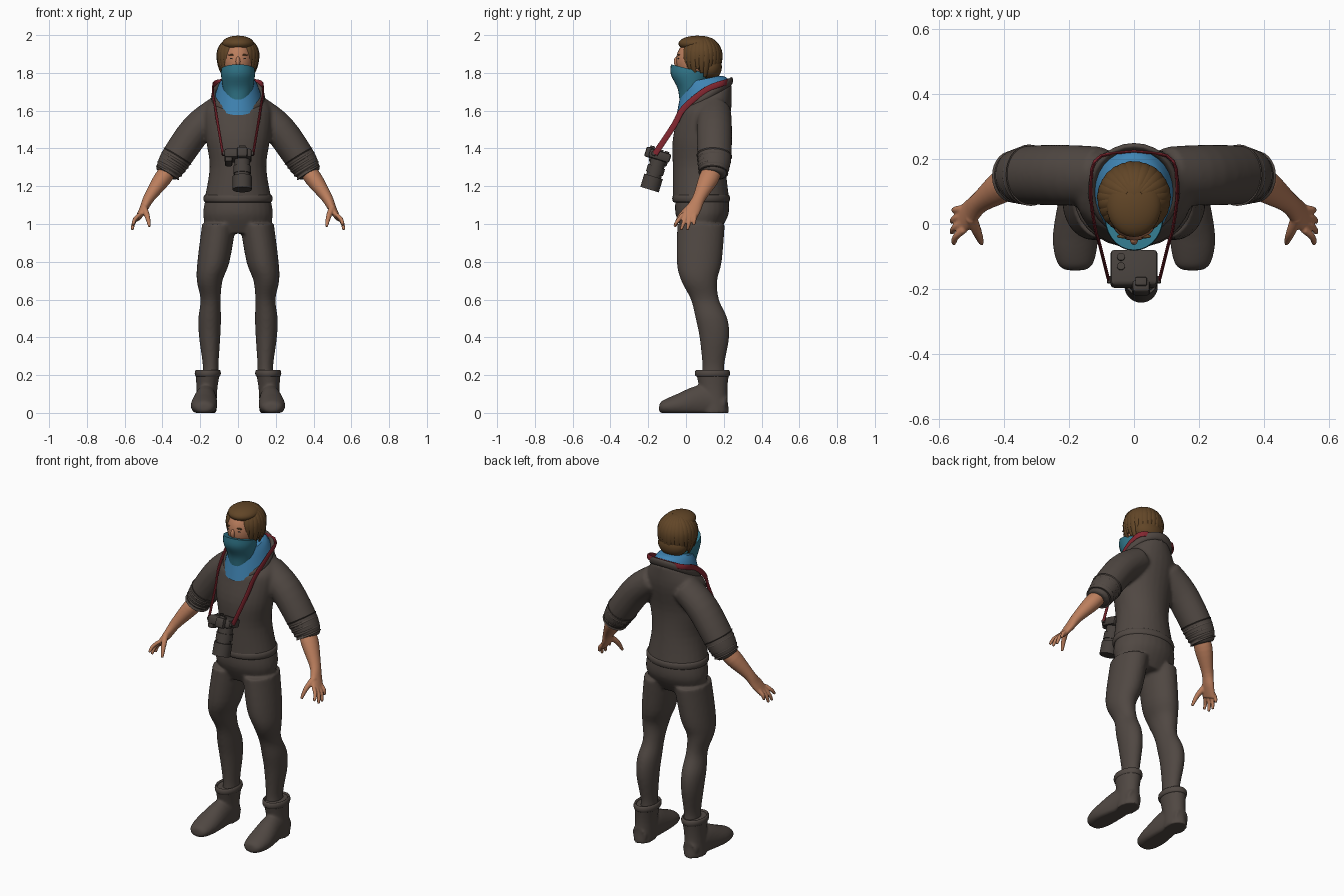
import bpy, bmesh, math
from mathutils import Vector, Matrix

cube = bpy.data.objects.get("Cube")
if cube:
    bpy.data.objects.remove(cube, do_unlink=True)


def material(name, *rgb):
    mat = bpy.data.materials.new(name)
    mat.use_nodes = True
    mat.diffuse_color = (*rgb, 1)
    mat.node_tree.nodes["Principled BSDF"].inputs["Base Color"].default_value = (*rgb, 1)
    return mat


CLOTH = material("dark cloth", .08, .064, .055)
GEAR = material("camera black", .06, .05, .044)
SKIN = material("skin", .5, .21, .11)
HAIR = material("brown hair", .12, .06, .02)
TEAL = material("teal mask", .03, .18, .25)
BLUE = material("blue scarf", .05, .23, .45)
RED = material("red strap", .23, .02, .03)
X, Y, Z = Vector((1, 0, 0)), Vector((0, 1, 0)), Vector((0, 0, 1))
SIDES = (("left", 1), ("right", -1))


def refine(rings, ratio, steps=4):
    """Fill in rings (x, y, z, width, depth, tilt) and pass a smooth curve through them."""
    full = []
    for ring in rings:
        ring = list(ring)
        if len(ring) == 4:
            ring.append(ring[3] * ratio)
        full.append(Vector(ring + [0] * (6 - len(ring))))
    last = len(full) - 1
    curve = []
    for i in range(last):
        start, end = full[i], full[i + 1]
        leave = (end - full[max(i - 1, 0)]) / 2
        arrive = (full[min(i + 2, last)] - start) / 2
        for j in range(steps):
            t = j / steps
            ease = t * t * (3 - 2 * t)
            curve.append(start.lerp(end, ease) + leave * t * (1 - t) ** 2 - arrive * t * t * (1 - t))
    return curve + [full[last]]


def skin(bm, rings, axis=None, ratio=1, sides=28):
    """Closed loft; rings lie level, or face along the path with their depth near the axis."""
    rings = refine(rings, ratio)
    centres = [ring.to_3d() for ring in rings]
    loops = []
    for i, ring in enumerate(rings):
        across, deep = X, Y + Z * ring[5]
        if axis:
            ahead = (centres[min(i + 1, len(rings) - 1)] - centres[max(i - 1, 0)]).normalized()
            across = axis.cross(ahead).normalized()
            deep = ahead.cross(across)
        angles = [math.tau * k / sides for k in range(sides)]
        loops.append([bm.verts.new(centres[i] + across * ring[3] * math.cos(angle)
                                   + deep * ring[4] * math.sin(angle)) for angle in angles])
    for low, high in zip(loops, loops[1:]):
        for k in range(sides):
            bm.faces.new((low[k - 1], low[k], high[k], high[k - 1]))
    bm.faces.new(loops[0])
    bm.faces.new(loops[-1])


def finish(name, bm, mat, voxel=0):
    bmesh.ops.recalc_face_normals(bm, faces=bm.faces[:])
    mesh = bpy.data.meshes.new(name)
    bm.to_mesh(mesh)
    bm.free()
    mesh.materials.append(mat)
    ob = bpy.data.objects.new(name, mesh)
    bpy.context.collection.objects.link(ob)
    bpy.ops.object.select_all(action='DESELECT')
    ob.select_set(True)
    bpy.context.view_layer.objects.active = ob
    bpy.ops.object.shade_smooth_by_angle(angle=math.radians(45))
    if voxel:  # fuse overlapping volumes into one soft surface
        fuse = ob.modifiers.new("fuse", 'REMESH')
        fuse.mode, fuse.voxel_size, fuse.use_smooth_shade = 'VOXEL', voxel, True
        soften = ob.modifiers.new("soften", 'SMOOTH')
        soften.factor, soften.iterations = .5, 4


def part(name, rings, mat, axis=None, ratio=1):
    bm = bmesh.new()
    skin(bm, rings, axis, ratio)
    finish(name, bm, mat)


def middle(*rows):
    return [(0, *row) for row in rows]


def flip(rings, side):
    return [(side * ring[0], *ring[1:]) for ring in rings]


def band(name, x, y, z, width, depth, tilt, tall, thick):
    """Rolled cloth edge: a round section swept about a level or tilted ring."""
    rings = []
    for k in range(9):
        turn = math.pi - math.tau * k / 8
        swell = thick * math.cos(turn)
        rings.append((x, y, z + tall * math.sin(turn), width + swell, depth + swell, tilt))
    part(name, rings, CLOTH)


def ball(name, centre, size, mat):
    bm = bmesh.new()
    place = Matrix.Translation(centre) @ Matrix.Diagonal((*size, 1))
    bmesh.ops.create_uvsphere(bm, u_segments=24, v_segments=16, radius=1, matrix=place)
    finish(name, bm, mat)


# Sweater: torso and sleeves fused, with hem and collar
bm = bmesh.new()
skin(bm, middle((.08, 1.12, .18, .15), (.07, 1.3, .15, .14), (.07, 1.45, .17, .14),
                (.1, 1.6, .18, .14, .1), (.1, 1.67, .13, .14, .5)))
sleeve = [(.1, .15, 1.6, .08), (.22, .15, 1.5, .085), (.34, .15, 1.33, .08), (.38, .14, 1.26, .06)]
for _, side in SIDES:
    skin(bm, flip(sleeve, side), Y, 1.1)
finish("sweater", bm, CLOTH, .01)
band("hem", 0, .08, 1.135, .173, .143, 0, .02, .01)
band("collar", 0, .105, 1.675, .13, .132, .6, .022, .012)

# Cuffs: wrinkled by a wave along the sleeve
shoulder_end, wrist_end = Vector((.32, .15, 1.36)), Vector((.375, .145, 1.27))
wave = []
for k in range(9):
    spot = shoulder_end.lerp(wrist_end, k / 8)
    wave.append((*spot, .082 - .014 * k / 8 + .004 * (-1) ** k))
for label, side in SIDES:
    part(label + "_cuff", flip(wave, side), CLOTH, Y, 1.1)

# Trousers: hips and legs fused
bm = bmesh.new()
skin(bm, middle((.085, 1.14, .17, .14), (.085, 1.05, .185, .14), (.08, .95, .16, .09)))
leg = [(.1, .08, 1, .09), (.13, .07, .8, .085), (.15, .07, .7, .068), (.145, .1, .6, .053),
       (.15, .135, .5, .06), (.15, .15, .4, .056), (.145, .145, .26, .042), (.145, .145, .2, .044)]
for _, side in SIDES:
    skin(bm, flip(leg, side), ratio=1.4)
finish("trousers", bm, CLOTH, .009)

# Boots: shaft and foot fused, flat underneath
shaft = [(.16, .14, .22, .066), (.165, .145, .12, .055), (.17, .15, 0, .057)]
foot = [(.17, .21, .04, .045, .05), (.17, .1, .06, .057, .09), (.18, -.04, .04, .07, .06),
        (.18, -.12, .03, .056, .036), (.18, -.142, .03, .03, .02)]
for label, side in SIDES:
    bm = bmesh.new()
    skin(bm, flip(shaft, side), ratio=1.35)
    skin(bm, flip(foot, side), Z)
    for vert in bm.verts:
        vert.co.z = max(vert.co.z, 0)
    finish(label + "_boot", bm, CLOTH, .008)
    band(label + "_boot_rim", side * .16, .14, .21, .06, .084, 0, .018, .009)

# Forearms, palms and fingers fused
forearm = [(.355, .147, 1.3, .04), (.4, .12, 1.24, .046), (.47, .07, 1.14, .03),
           (.5, .04, 1.08, .022, .04), (.53, .01, 1.03, .014, .043)]
thumb = [(.5, .02, 1.09, .018), (.48, -.03, 1.04, .014), (.468, -.06, .985, .008)]
for label, side in SIDES:
    bm = bmesh.new()
    skin(bm, flip(forearm, side), Y, 1.15)
    skin(bm, flip(thumb, side), Y)
    for k in range(4):
        spread = k - 1.5
        root = Vector((.522, .015 + .022 * spread, 1.05))
        tip = Vector((.563 - .006 * abs(spread), -.01 + .034 * spread, .965 + .013 * spread ** 2))
        knuckle = root.lerp(tip, .5) + X * .01
        skin(bm, flip([(*root, .011), (*knuckle, .011), (*tip, .008)], side), Y, sides=12)
    finish(label + "_arm", bm, SKIN, .005)

# Head and face
ball("head", (0, .045, 1.865), (.079, .097, .112), SKIN)
ball("nose", (0, -.05, 1.86), (.012, .014, .026), SKIN)
for label, side in SIDES:
    ball(label + "_eye", (side * .032, -.04, 1.876), (.012, .004, .004), GEAR)
    ball(label + "_brow", (side * .033, -.038, 1.895), (.02, .006, .004), HAIR)

# Face mask and scarf
part("mask", middle((.03, 1.66, .065, .065), (.03, 1.72, .08, .075), (.02, 1.79, .09, .1),
                    (.02, 1.82, .088, .1, -.25)), TEAL)
part("scarf", middle((.095, 1.66, .127, .145, .58), (.09, 1.73, .105, .12, .4),
                     (.08, 1.765, .085, .1, .2)), BLUE)

# Hair: rounded masses under swept locks
ball("hair_crown", (0, .09, 1.89), (.103, .1, .105), HAIR)
ball("hair_back", (0, .125, 1.83), (.09, .065, .07), HAIR)
ball("hair_fringe", (0, .06, 1.955), (.085, .1, .042), HAIR)
bm = bmesh.new()
for k in range(22):
    heading = math.radians(38 + 284 * k / 21)
    outward = Vector((math.sin(heading), -math.cos(heading), 0))
    fall = math.radians(115 + 9 * (k % 3))
    rings = []
    for j in range(8):
        slope = .25 + (fall - .25) * j / 7
        spot = Vector((0, .08, 1.888)) + outward * .104 * math.sin(slope) + Z * .104 * math.cos(slope)
        spot.z -= .05 * max(0, slope - math.pi / 2)
        width = .006 + .015 * math.sin(math.pi * (j + .5) / 8)
        rings.append((*spot, width / 2, width))
    skin(bm, rings, Z.cross(outward), sides=10)
finish("hair_locks", bm, HAIR)

# Neck strap running behind the neck
half = [(.08, -.165, 1.37), (.105, -.065, 1.52), (.12, -.01, 1.615), (.133, .11, 1.712), (.1, .21, 1.75)]
part("camera_strap", [(*spot, .005, .016) for spot in half + flip(half[::-1], -1)], RED, Z)

# Camera hanging lens-down, in its own tilted frame
FRAME = Matrix.Translation((0, -.138, 1.362)) @ Matrix.Rotation(math.radians(-17), 4, 'X')


def box(name, centre, size):
    bm = bmesh.new()
    bmesh.ops.create_cube(bm, size=1, matrix=Matrix.Diagonal((*size, 1)))
    bmesh.ops.bevel(bm, geom=bm.edges[:], offset=min(size) / 4, segments=2, affect='EDGES', profile=.5)
    bm.transform(FRAME @ Matrix.Translation(centre))
    finish(name, bm, GEAR)


def disc(name, x, y, top, bottom, radius):
    bm = bmesh.new()
    skin(bm, [(x, y, top, radius), (x, y, bottom, radius)])
    bm.transform(FRAME)
    finish(name, bm, GEAR)


box("camera_body", (0, 0, 0), (.145, .115, .05))
box("camera_grip", (-.05, 0, -.02), (.04, .1, .055))
box("viewfinder", (.022, -.06, 0), (.055, .04, .055))
box("eyepiece", (.022, -.05, .03), (.036, .026, .016))
disc("lens_barrel", .022, 0, 0, -.18, .041)
disc("focus_ring", .022, 0, -.06, -.1, .047)
disc("lens_hood", .022, 0, -.115, -.188, .051)
for label, y in (("upper", .03), ("lower", 0)):
    disc(label + "_button", -.04, y, .032, .02, .012)
for label, side in SIDES:
    box(label + "_strap_lug", (side * .074, -.035, 0), (.018, .022, .02))
